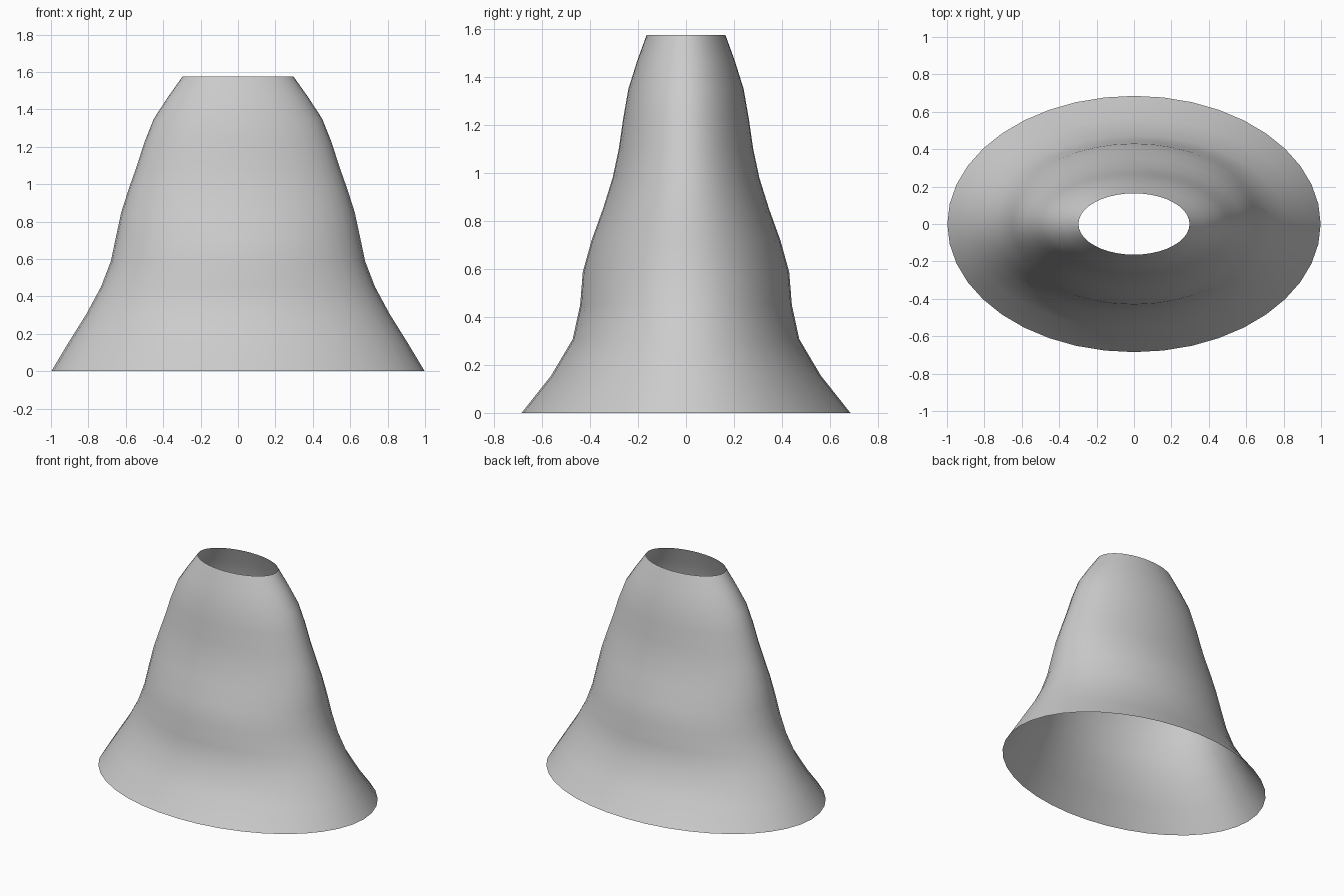
import bpy, bmesh
from math import cos, sin, tau

if "Cube" in bpy.data.objects:
    bpy.data.objects.remove(bpy.data.objects["Cube"])

# Profile of the flared shell: (height, half width in x, half depth in y)
PROFILE = [
    (0.0, 0.998, 0.685), (0.155, 0.905, 0.562), (0.307, 0.81, 0.472),
    (0.45, 0.733, 0.441), (0.587, 0.68, 0.43), (0.72, 0.652, 0.393),
    (0.85, 0.624, 0.346), (0.978, 0.583, 0.306), (1.10, 0.54, 0.28),
    (1.225, 0.5, 0.262), (1.35, 0.45, 0.24), (1.465, 0.375, 0.204),
    (1.575, 0.297, 0.164),
]
SIDES = 40

# Open elliptical shell, lofted ring by ring
bm = bmesh.new()
rings = [[bm.verts.new((rx * cos(tau * i / SIDES), ry * sin(tau * i / SIDES), z))
          for i in range(SIDES)] for z, rx, ry in PROFILE]
for low, high in zip(rings, rings[1:]):
    for i in range(SIDES):
        j = (i + 1) % SIDES
        bm.faces.new((low[i], low[j], high[j], high[i]))

mesh = bpy.data.meshes.new("flared_shell")
bm.to_mesh(mesh)
bm.free()
mesh.shade_smooth()
shell = bpy.data.objects.new("flared_shell", mesh)
bpy.context.collection.objects.link(shell)
